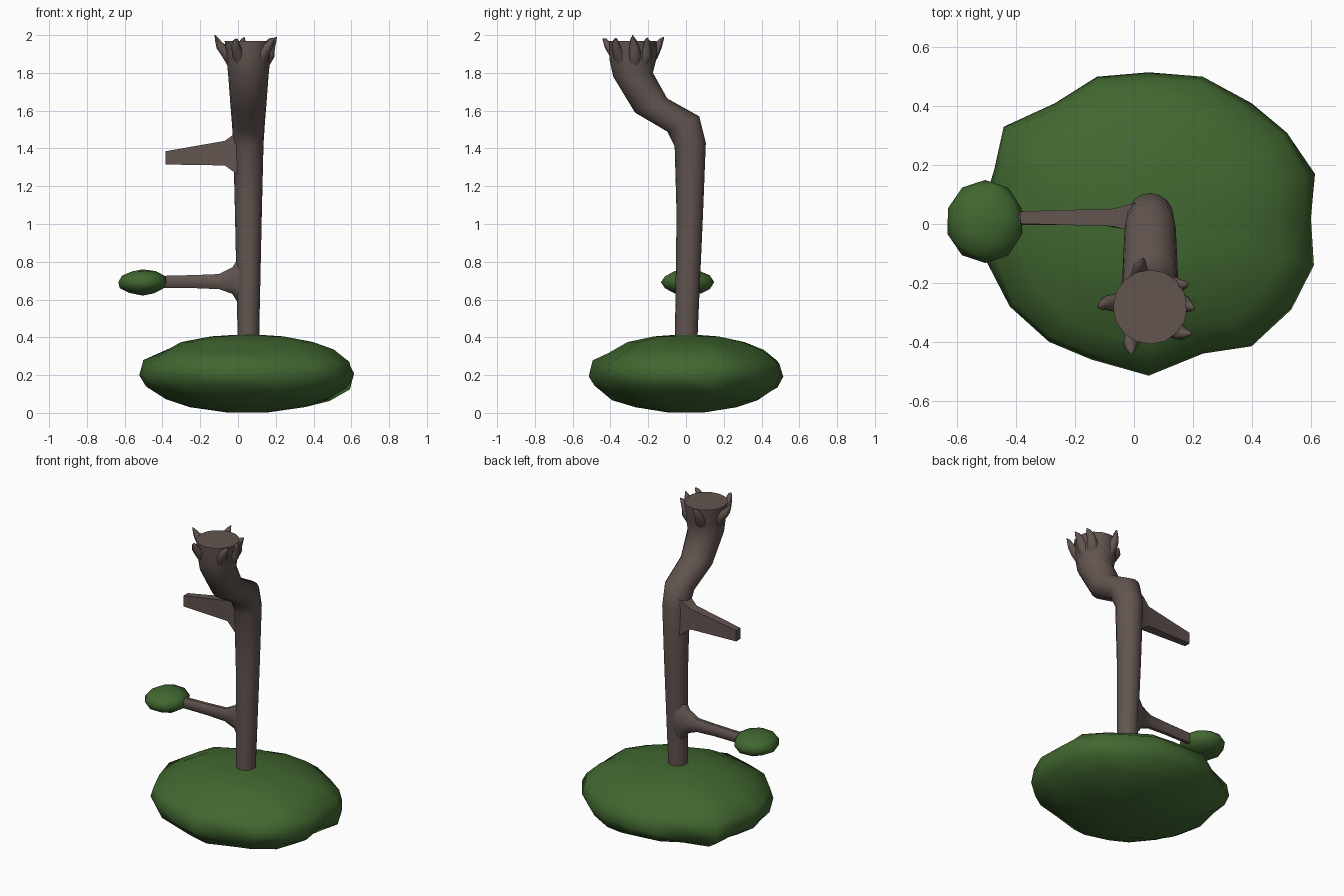
import bpy, bmesh, math, random
from mathutils import Vector

if "Cube" in bpy.data.objects:
    bpy.data.objects.remove(bpy.data.objects["Cube"])

random.seed(4)


def material(name, rgb):
    m = bpy.data.materials.new(name)
    m.diffuse_color = (*rgb, 1)
    m.use_nodes = True
    m.node_tree.nodes["Principled BSDF"].inputs["Base Color"].default_value = m.diffuse_color
    return m


BARK = material("brown bark", (0.122, 0.090, 0.080))
LEAF = material("leaf green", (0.053, 0.136, 0.030))


def finish(name, bm, mat, angle):
    bmesh.ops.recalc_face_normals(bm, faces=bm.faces[:])
    me = bpy.data.meshes.new(name)
    bm.to_mesh(me)
    bm.free()
    me.materials.append(mat)
    ob = bpy.data.objects.new(name, me)
    bpy.context.collection.objects.link(ob)
    bpy.ops.object.select_all(action='DESELECT')
    ob.select_set(True)
    bpy.context.view_layer.objects.active = ob
    bpy.ops.object.shade_smooth_by_angle(angle=math.radians(angle))
    return ob


def loft(name, rings, mat, angle=50):
    """Skin a list of equally long point rings and cap both ends."""
    bm = bmesh.new()
    loops = [[bm.verts.new(p) for p in r] for r in rings]
    n = len(loops[0])
    for a, b in zip(loops, loops[1:]):
        for i in range(n):
            j = (i + 1) % n
            bm.faces.new((a[i], a[j], b[j], b[i]))
    bm.faces.new(loops[0])
    bm.faces.new(loops[-1])
    return finish(name, bm, mat, angle)


def ring(c, u, v, n, start=0.0):
    c, u, v = Vector(c), Vector(u), Vector(v)
    return [c + u * math.cos(start + math.tau * i / n) + v * math.sin(start + math.tau * i / n)
            for i in range(n)]


# Trunk: each ring is given by its front and back point (y, z) and its half width
trunk = [((-0.058, 0.30), (0.058, 0.30), 0.056),
         ((-0.058, 0.45), (0.063, 0.45), 0.058),
         ((-0.050, 1.05), (0.090, 1.05), 0.071),
         ((-0.060, 1.41), (0.105, 1.43), 0.080),
         ((-0.100, 1.49), (0.070, 1.57), 0.087),
         ((-0.270, 1.59), (-0.100, 1.665), 0.095),
         ((-0.385, 1.78), (-0.175, 1.80), 0.107),
         ((-0.405, 1.87), (-0.158, 1.87), 0.115),
         ((-0.408, 1.97), (-0.155, 1.97), 0.126)]
rings = []
for (y0, z0), (y1, z1), w in trunk:
    rings.append(ring((0.055, (y0 + y1) / 2, (z0 + z1) / 2), (w, 0, 0),
                      (0, (y1 - y0) / 2, (z1 - z0) / 2), 16))
loft("trunk", rings, BARK)


# Branches: x, lower z, upper z, half thickness in y; flared where they meet the trunk
def branch(name, sections, y, sides):
    k = 1 / math.cos(math.pi / sides)
    loft(name, [ring((x, y, (a + b) / 2), (0, t * k, 0), (0, 0, (b - a) / 2 * k),
                     sides, math.pi / sides) for x, a, b, t in sections], BARK, 45)


branch("lower_branch", [(0.03, 0.56, 0.84, 0.055), (-0.005, 0.59, 0.81, 0.05),
                        (-0.03, 0.63, 0.77, 0.038), (-0.10, 0.655, 0.735, 0.026),
                        (-0.22, 0.66, 0.73, 0.024), (-0.42, 0.66, 0.725, 0.024)], 0.02, 8)
branch("upper_branch", [(0.03, 1.24, 1.50, 0.055), (-0.015, 1.27, 1.48, 0.045),
                        (-0.07, 1.31, 1.44, 0.030), (-0.385, 1.315, 1.385, 0.021)], 0.022, 4)

# Root claws round the flared end: angle in degrees, reach, tip height
for k, (deg, reach, top, bend) in enumerate([(173, 0.178, 2.0, 8), (5, 0.15, 1.99, -8),
                                             (240, 0.175, 1.98, 8), (-44, 0.168, 1.985, 10),
                                             (108, 0.165, 1.99, -10), (40, 0.150, 1.985, -10)]):
    sections = []
    for r, z, w, h, turn in [(0.085, 1.86, 0.036, 0.035, 0), (0.115, 1.905, 0.032, 0.032, 0),
                             (reach - 0.025, 1.945, 0.024, 0.022, 0.3),
                             (reach - 0.012, 1.972, 0.015, 0.013, 0.7),
                             (reach, top, 0.002, 0.002, 1)]:
        a = math.radians(deg + bend * turn)
        out = Vector((math.cos(a), math.sin(a), 0))
        side = Vector((-out.y, out.x, 0))
        up = (out * -0.7 + Vector((0, 0, 0.7))) * h
        sections.append(ring(Vector((0.055, -0.28, z)) + out * r, side * w, up, 8))
    loft(f"root_{k + 1}", sections, BARK)

# Large crown: irregular outline seen from above, scaled through a flat lens profile
outline = [(-0.46, 0.33), (-0.28, 0.41), (-0.13, 0.50), (0.05, 0.515), (0.24, 0.50), (0.40, 0.41),
           (0.53, 0.31), (0.63, 0.17), (0.605, 0.02), (0.63, -0.14), (0.55, -0.29), (0.41, -0.415),
           (0.24, -0.44), (0.05, -0.515), (-0.15, -0.46), (-0.30, -0.40), (-0.43, -0.28),
           (-0.50, -0.13), (-0.535, 0.02), (-0.49, 0.19)]
profile = [(0.002, 0.18), (0.03, 0.52), (0.075, 0.76), (0.135, 0.94), (0.20, 1.0),
           (0.27, 0.96), (0.325, 0.80), (0.375, 0.60), (0.405, 0.33), (0.413, 0.12)]
rings = []
for z, s in profile:
    wob = 0.012 if 0.05 < z < 0.35 else 0.0
    rings.append([(0.05 + (x - 0.05) * s * (1 - random.random() * wob * 3), y * s,
                   z + random.uniform(-wob, wob)) for x, y in outline])
loft("large_crown", rings, LEAF, 60)

# Small leaf clump at the end of the lower branch
bm = bmesh.new()
bmesh.ops.create_icosphere(bm, subdivisions=2, radius=1)
for v in bm.verts:
    p = v.co * random.uniform(0.96, 1.03)
    v.co = (-0.505 + p.x * 0.132, 0.01 + p.y * 0.14, 0.692 + p.z * 0.069)
finish("small_leaf_clump", bm, LEAF, 60)
